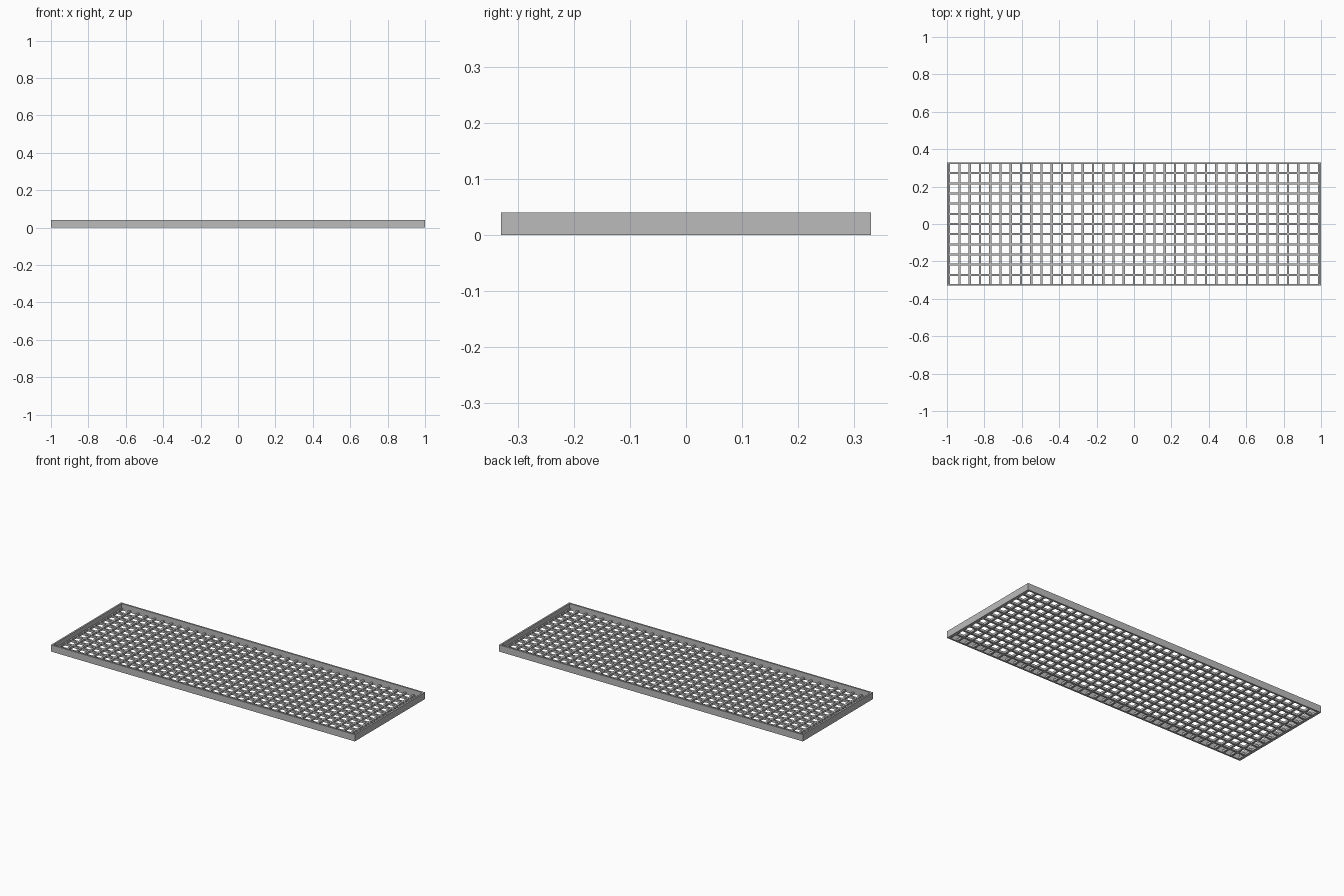
import bpy
import bmesh

cube = bpy.data.objects.get("Cube")
if cube:
    bpy.data.objects.remove(cube, do_unlink=True)

HALF_X, HALF_Y, HEIGHT = 1.0, 0.33, 0.04
WALL = 0.01
PLATE = 0.013
HOLE = 0.043

steel = bpy.data.materials.new("grey_steel")
steel.use_nodes = True
grey = (0.5, 0.5, 0.5, 1.0)
steel.diffuse_color = grey
steel.node_tree.nodes["Principled BSDF"].inputs["Base Color"].default_value = grey


def hole_lines(half, count, outer_centre):
    """Edge positions: outer edge, then both sides of every hole, outer edge."""
    pitch = 2 * outer_centre / (count - 1)
    lines = [-half]
    for i in range(count):
        centre = -outer_centre + i * pitch
        lines += [centre - HOLE / 2, centre + HOLE / 2]
    return lines + [half]


def pierced_sheet(name, xs, ys, thickness):
    """Flat sheet with an opening at every odd row and column, thickened upward."""
    bm = bmesh.new()
    verts = [[bm.verts.new((x, y, 0)) for x in xs] for y in ys]
    for j in range(len(ys) - 1):
        for i in range(len(xs) - 1):
            if i % 2 and j % 2:
                continue
            bm.faces.new((verts[j][i], verts[j][i + 1],
                          verts[j + 1][i + 1], verts[j + 1][i]))
    mesh = bpy.data.meshes.new(name)
    bm.to_mesh(mesh)
    bm.free()
    mesh.materials.append(steel)
    obj = bpy.data.objects.new(name, mesh)
    bpy.context.collection.objects.link(obj)
    solid = obj.modifiers.new("thickness", 'SOLIDIFY')
    solid.thickness = thickness
    solid.offset = 1
    return obj


# Upright rim around the tray
in_x, in_y = HALF_X - WALL, HALF_Y - WALL
pierced_sheet("rim", [-HALF_X, -in_x, in_x, HALF_X],
              [-HALF_Y, -in_y, in_y, HALF_Y], HEIGHT)

# Floor grating with square holes
pierced_sheet("floor_grating", hole_lines(in_x, 36, 0.961),
              hole_lines(in_y + 0.002, 12, 0.299), PLATE)
